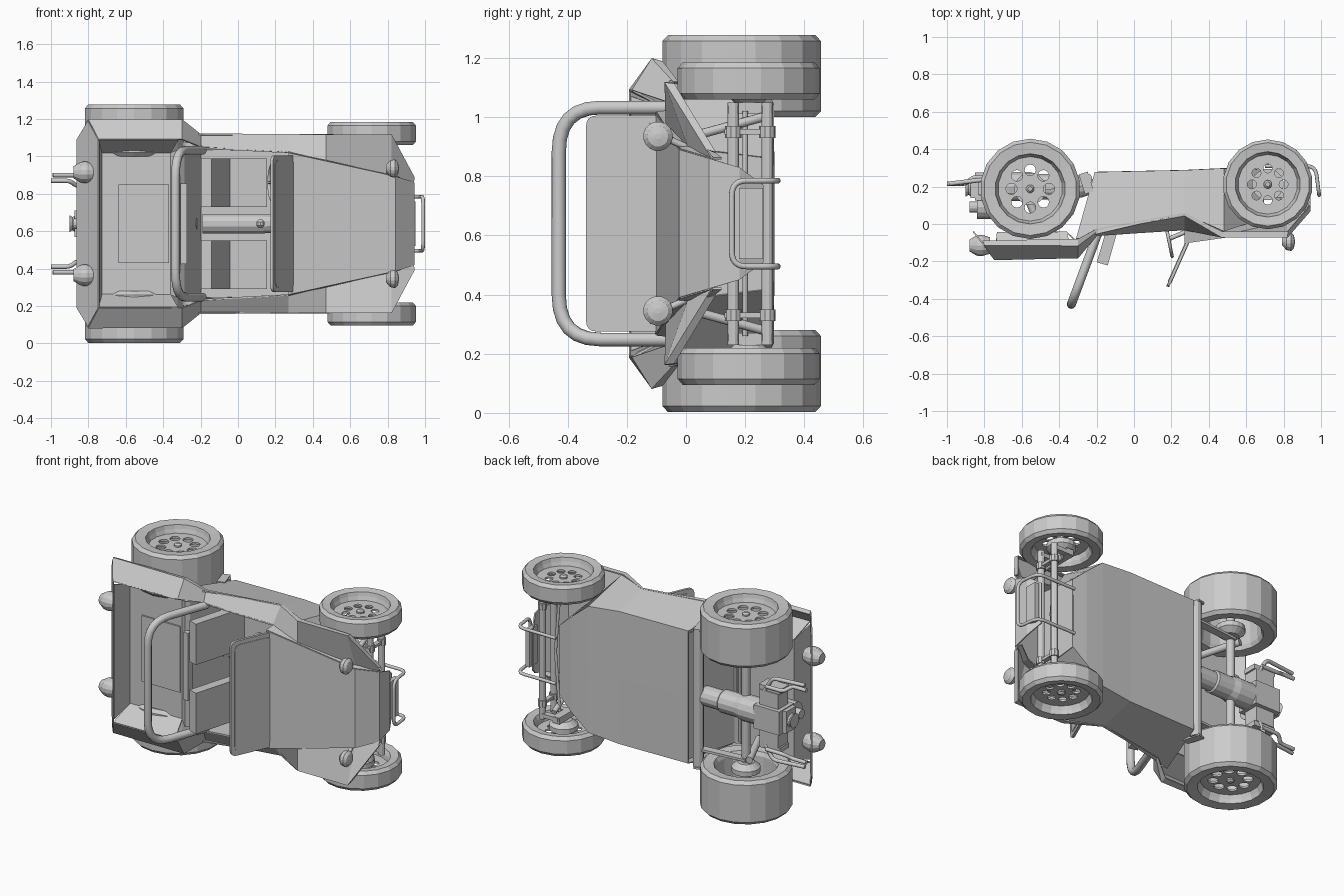
import bpy
from math import pi, sin, cos
from mathutils import Vector, Matrix

if "Cube" in bpy.data.objects:
    bpy.data.objects.remove(bpy.data.objects["Cube"])

# Buggy lies on its side: nose +x, roof -y, width along z about z = 0.64.
# All points are (x, y, w) with w measured from the centre plane.
MID = 0.64

def add(name, verts, faces, mirror=False, solid=0, smooth=False):
    me = bpy.data.meshes.new(name)
    me.from_pydata([tuple(v) for v in verts], [], faces)
    if smooth:
        me.shade_smooth()
        me.set_sharp_from_angle(angle=0.9)
    ob = bpy.data.objects.new(name, me)
    bpy.context.collection.objects.link(ob)
    ob.location.z = MID
    if mirror:
        m = ob.modifiers.new("mirror", 'MIRROR')
        m.use_axis = (False, False, True)
    if solid:
        s = ob.modifiers.new("thickness", 'SOLIDIFY')
        s.thickness = solid
        s.offset = 0
    return ob

def sheet(name, rows, mirror=True, solid=0.008):
    n = len(rows[0])
    f = [(i*n+j, i*n+j+1, (i+1)*n+j+1, (i+1)*n+j)
         for i in range(len(rows)-1) for j in range(n-1)]
    return add(name, [p for r in rows for p in r], f, mirror, solid)

def box(name, c, s, mirror=False, rot=0):
    v = [Matrix.Rotation(rot, 3, 'Z') @ Vector((a*s[0]/2, b*s[1]/2, d*s[2]/2)) + Vector(c)
         for a in (-1, 1) for b in (-1, 1) for d in (-1, 1)]
    f = [(0, 1, 3, 2), (4, 6, 7, 5), (0, 4, 5, 1), (2, 3, 7, 6), (0, 2, 6, 4), (1, 5, 7, 3)]
    return add(name, v, f, mirror)

def lathe(name, c, prof, n=16, axis='Z', mirror=False, closed=False):
    # profile of (radius, distance along axis)
    v = []
    for k in range(n):
        a = 2*pi*(k+.5)/n
        for r, d in prof:
            p = (r*cos(a), r*sin(a), d) if axis == 'Z' else (d, r*cos(a), r*sin(a))
            v.append(Vector(p) + Vector(c))
    m = len(prof)
    f = [(k*m+j, k*m+(j+1) % m, (k+1) % n*m+(j+1) % m, (k+1) % n*m+j)
         for k in range(n) for j in range(m if closed else m-1)]
    if not closed:
        f += [tuple(k*m for k in range(n)), tuple(k*m+m-1 for k in range(n))]
    return add(name, v, f, mirror)

def fillet(pts, r, n=6, cyclic=False):
    pts = [Vector(p) for p in pts]
    out = []
    for i, p in enumerate(pts):
        if not cyclic and i in (0, len(pts)-1):
            out.append(p)
            continue
        a = (pts[i-1]-p).normalized()*r + p
        b = (pts[(i+1) % len(pts)]-p).normalized()*r + p
        for k in range(n+1):
            t = k/n
            out.append(a*(1-t)**2 + p*2*t*(1-t) + b*t*t)
    return out

def curve(name, splines, r=0, mirror=False, cyclic=False, flat=0, loc=(0, 0, 0)):
    cu = bpy.data.curves.new(name, 'CURVE')
    cu.dimensions = '2D' if flat else '3D'
    if flat:
        cu.fill_mode = 'BOTH'
        cu.extrude = flat
    else:
        cu.bevel_depth = r
        cu.bevel_resolution = 3
        cu.use_fill_caps = True
    for pts in splines:
        sp = cu.splines.new('POLY')
        sp.points.add(len(pts)-1)
        for q, p in zip(sp.points, pts):
            q.co = (*p, 1)
        sp.use_cyclic_u = cyclic
    tmp = bpy.data.objects.new(name+"_path", cu)
    bpy.context.collection.objects.link(tmp)
    dg = bpy.context.evaluated_depsgraph_get()
    me = bpy.data.meshes.new_from_object(tmp.evaluated_get(dg))
    bpy.data.objects.remove(tmp)
    return add(name, [v.co + Vector(loc) for v in me.vertices],
               [tuple(p.vertices) for p in me.polygons], mirror, smooth=not flat)

def tube(name, pts, r, mirror=False, bend=0):
    return curve(name, [fillet(pts, bend) if bend else pts], r, mirror)

def ring(r, cx=0, cy=0, n=16):
    return [(cx+r*cos(2*pi*k/n), cy+r*sin(2*pi*k/n), 0) for k in range(n)]

# Wheels: tyre with rim barrel, pierced disc, hub, brake drum
def wheel(name, x, y, R, w0, w1, ro, hc, hr):
    lathe(name+"_tyre", (x, y, 0), [(ro, w1-.006), (R*.93, w1), (R, w1-.02), (R, w0+.02), (R*.93, w0),
          (ro, w0+.006), (ro-.012, w0+.03), (ro-.018, w1-.06), (ro-.006, w1-.03)], 18, mirror=True, closed=True)
    holes = [ring(hr, hc*cos(k*pi/4), hc*sin(k*pi/4), 12) for k in range(8)]
    curve(name+"_disc", [ring(ro-.012, n=32)]+holes, cyclic=True, flat=.006, mirror=True, loc=(x, y, w1-.06))
    lathe(name+"_hub", (x, y, 0), [(.022, w1-.07), (.022, w1-.045), (.012, w1-.035)], 12, mirror=True)
    lathe(name+"_drum", (x, y, 0), [(.05, w0-.01), (.085, w0+.02), (.085, w0+.05)], 16, mirror=True)

wheel("rear_wheel", -.555, .188, .268, .36, .637, .188, .1, .03)
wheel("front_wheel", .715, .212, .24, .42, .545, .175, .085, .024)

# Fenders and cockpit rim: rim, crease, lip
fender = [(-.30, -.18, .45, -.115, .555, -.08, .545), (-.20, -.06, .41, -.04, .475, -.025, .475),
          (.27, -.03, .38, .045, .475, .06, .475), (.47, -.065, .34, -.07, .475, -.04, .475),
          (.82, .01, .26, -.07, .475, -.04, .47), (.94, .09, .22, .07, .25, .1, .24)]
sheet("fender", [[(-.745, -.19, .45), (-.80, -.115, .555), (-.81, -.09, .545)]] +
      [[(x, a, b), (x, c, d), (x, e, f)] for x, a, b, c, d, e, f in fender])

# Slanted rear panel
sheet("rear_panel", [[(-.745, -.19, 0), (-.745, -.19, .45)], [(-.80, -.115, 0), (-.80, -.115, .55)],
                     [(-.86, -.04, 0), (-.86, -.04, .45)]])

# Lower side walls and floor pan
wall = [(-.31, -.08, .48, -.21, .275, .42), (.27, .055, .475, .27, .285, .42), (.48, -.04, .47, .48, .295, .40),
        (.60, 0, .31, .60, .295, .30), (.69, .03, .25, .69, .285, .22)]
sheet("side_wall_and_pan", [[(x, a, b), (u, c, d), (u, c, 0)] for x, a, b, u, c, d in wall])
sheet("pan_front", [[(.69, .03, .25), (.69, .03, 0)], [(.69, .285, .22), (.69, .285, 0)]])

# Hood and nose
hood = [(.27, -.10, .375), (.84, -.02, .25), (.94, .08, .22), (.94, .18, .19), (.90, .26, .13)]
sheet("hood", [[(x, y, 0), (x, y, w)] for x, y, w in hood])
sheet("hood_side", [[(.27, -.10, .375), (.27, .0, .385)], [(.84, -.02, .25), (.84, .07, .26)],
                    [(.94, .08, .22), (.93, .12, .22)]])
box("nose_plate", (.935, .22, 0), (.03, .08, .24))

# Rear tray, bulkhead and cockpit floor
tub = [(-.745, -.185, .43), (-.73, -.045, .38), (-.36, -.045, .38), (-.31, -.09, .40),
       (-.29, -.07, .40), (-.20, .262, .40), (.30, .262, .39), (.33, -.08, .36)]
sheet("tub_liner", [[(x, y, 0), (x, y, w)] for x, y, w in tub])
sheet("tray_side", [[(-.745, -.19, .45), (-.73, -.045, .38)], [(-.32, -.18, .45), (-.36, -.045, .38)]])
sheet("cockpit_side", [[(-.28, -.07, .41), (-.20, .26, .40)], [(.30, -.03, .38), (.30, .26, .39)]])
box("engine_cover", (-.505, -.05, 0), (.27, .016, .42))
box("bulkhead_beam", (-.29, -.09, 0), (.035, .05, .43))

# Seats and tunnel
box("seat_back", (-.12, -.04, .22), (.06, .36, .26), True, rot=-.28)
box("seat_cushion", (.02, .18, .22), (.26, .10, .26), True, rot=.1)
lathe("tunnel", (0, .225, 0), [(.055, -.19), (.055, .10), (.045, .30)], 12, 'X')
tube("gear_lever", [(.13, .2, 0), (.12, .03, 0)], .007)
lathe("gear_knob", (.12, .03, 0), [(.01, -.022), (.022, -.01), (.022, .01), (.01, .022)], 10)

# Steering wheel and column
sw = Matrix.Translation((.185, -.08, .22)) @ Matrix.Rotation(.2, 4, 'Z') @ Matrix.Rotation(pi/2, 4, 'Y')
curve("steering_wheel", [[sw @ Vector(p) for p in ring(.095, n=20)]], .009, cyclic=True)
tube("steering_spoke", [sw @ Vector((0, -.09, 0)), sw @ Vector((0, .09, 0))], .008)
tube("steering_column", [(.185, -.08, .22), (.33, -.02, .22)], .012)

# Windshield: rounded slanted frame with a thinner pane
d = Vector((.12, .27, 0))
o = Vector((.18, -.335, 0))
def pane(e):
    q = [o+d*e/.3+Vector((0, 0, s*(.365-e))) for s in (-1, 1)]
    return fillet([q[0], q[1], o+d*(1-e/.3)+Vector((0, 0, .365-e)), o+d*(1-e/.3)-Vector((0, 0, .365-e))], .04, 4, True)
for nm, e, t in (("windshield_frame", 0, .016), ("windshield_pane", .025, .022)):
    p = pane(e)
    add(nm, p, [tuple(range(len(p)))], solid=t)

# Roll bar and front bumper hoop
tube("roll_bar", [(-.19, -.04, .392), (-.335, -.43, .392), (-.335, -.43, -.392), (-.19, -.04, -.392)], .024, bend=.15)
tube("bumper_hoop", [(.70, .31, .145), (.97, .31, .145), (.99, .155, .145), (.99, .155, -.145),
                     (.97, .31, -.145), (.70, .31, -.145)], .01, bend=.05)

# Lamps
lathe("headlight", (.83, -.095, .295), [(.018, -.04), (.045, -.015), (.05, .01), (.035, .025), (.01, .03)], 16, 'X', True)
tube("headlight_stalk", [(.82, -.07, .29), (.80, .02, .25)], .012, True)
lathe("tail_light", (-.83, -.115, .275), [(.032, -.05), (.056, -.01), (.058, .02), (.045, .06)], 14, 'X', True)

# Front axle beams, clamps, trailing arms, shocks
for y in (.16, .275):
    lathe("front_axle_tube", (.82, y, 0), [(.02, -.41), (.02, .41)], 12)
    lathe("axle_clamp", (.82, y, 0), [(.028, .29), (.028, .33)], 10, mirror=True)
    box("trailing_arm", (.765, y, .385), (.13, .035, .025), True)
box("axle_bracket", (.82, .215, .31), (.03, .17, .018), True)
box("steering_knuckle", (.715, .215, .39), (.05, .15, .04), True)
lathe("front_spindle", (.715, .212, 0), [(.025, .38), (.025, .5)], 10, mirror=True)
tube("front_shock", [(.79, .04, .30), (.75, .26, .36)], .016, True)
tube("tie_rod", [(.75, .2, .38), (.78, .2, 0)], .009, True)

# Gearbox, engine, rear axle and suspension
lathe("gearbox", (0, .2, 0), [(.04, -.22), (.06, -.28), (.06, -.40), (.07, -.41), (.07, -.52), (.08, -.56), (.08, -.68)], 14, 'X')
box("engine_block", (-.76, .2, 0), (.18, .15, .15))
box("cylinder_bank", (-.76, .2, .12), (.13, .10, .10), True)
box("cylinder_head", (-.76, .2, .185), (.15, .09, .03), True)
lathe("fan_housing", (-.80, .09, 0), [(.065, -.04), (.065, .04)], 14, 'X')
box("fan_stand", (-.80, .12, 0), (.06, .08, .06))
lathe("crank_pulley", (-.885, .19, 0), [(.045, -.015), (.035, 0), (.045, .015), (.015, .03)], 14, 'X')
lathe("alternator_pulley", (-.86, .09, 0), [(.03, -.02), (.03, .02)], 12, 'X')
box("engine_mount", (-.86, .19, 0), (.03, .10, .14))
tube("exhaust_pipe", [(-.74, .25, .20), (-.86, .25, .20), (-.90, .215, .23), (-1, .215, .23)], .012, True, .025)
tube("exhaust_branch", [(-.72, .24, .16), (-.78, .24, .26), (-.99, .215, .26)], .012, True, .03)
tube("rear_axle", [(-.555, .188, .05), (-.555, .188, .5)], .026, True)
lathe("torsion_tube", (-.255, .24, 0), [(.032, -.44), (.032, .44)], 12)
box("torsion_end_plate", (-.255, .22, .44), (.05, .11, .012), True, rot=.3)
box("rear_trailing_arm", (-.40, .215, .33), (.34, .05, .015), True, rot=.1)
tube("rear_shock", [(-.60, .22, .32), (-.50, -.02, .30)], .022, True)
